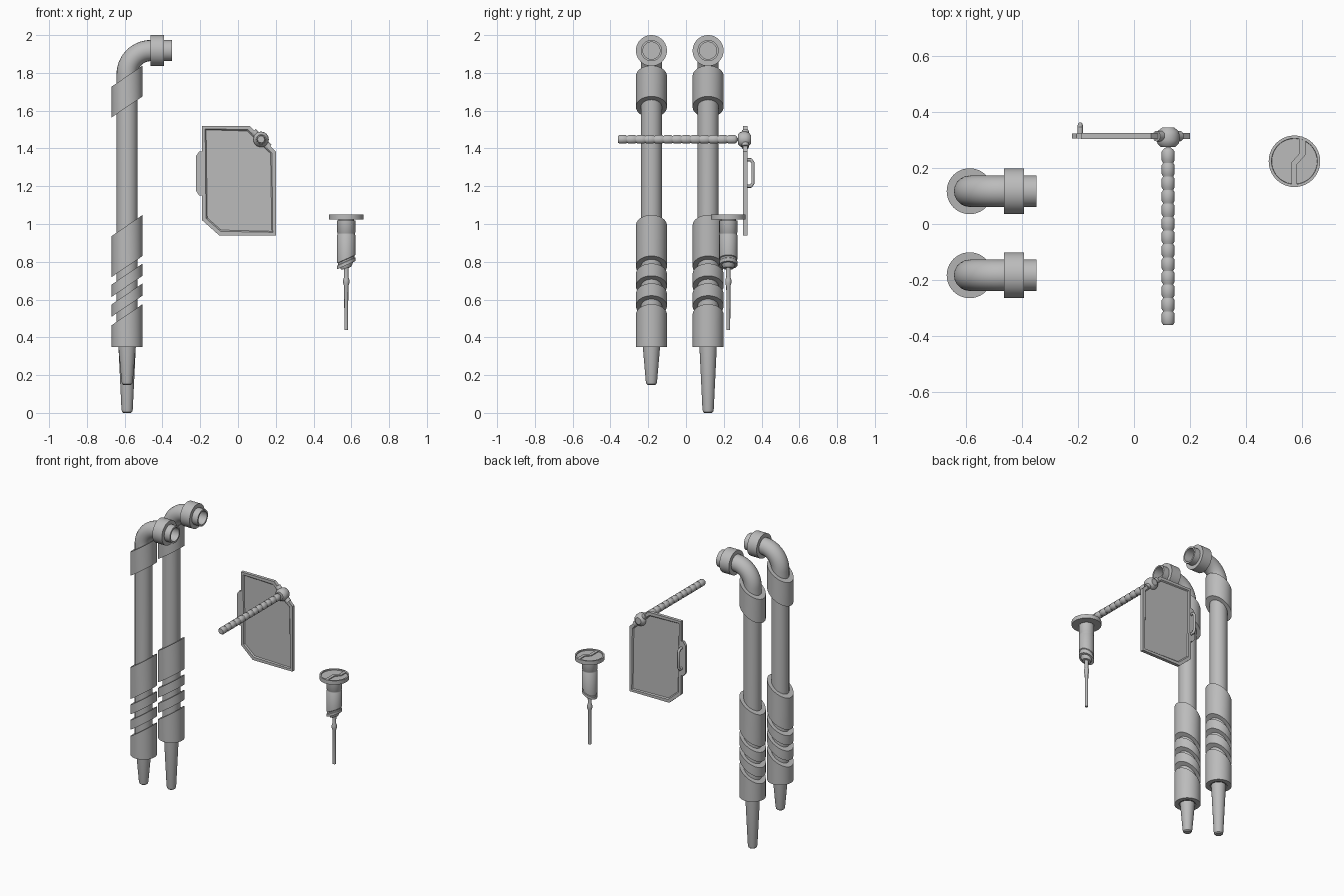
import bpy, bmesh, math
from mathutils import Vector, Matrix

if "Cube" in bpy.data.objects:
    bpy.data.objects.remove(bpy.data.objects["Cube"], do_unlink=True)

GREY = (0.5, 0.5, 0.5, 1)
metal = bpy.data.materials.new("grey_metal")
metal.use_nodes = True
metal.diffuse_color = GREY
metal.node_tree.nodes["Principled BSDF"].inputs["Base Color"].default_value = GREY


def finish(obj, smooth=True):
    obj.data.materials.append(metal)
    bpy.ops.object.select_all(action='DESELECT')
    obj.select_set(True)
    bpy.context.view_layer.objects.active = obj
    if obj.type == 'CURVE':
        bpy.ops.object.convert(target='MESH')
    if smooth:
        bpy.ops.object.shade_smooth_by_angle(angle=math.radians(35))
    return obj


def from_bmesh(name, bm, smooth=True):
    bmesh.ops.recalc_face_normals(bm, faces=bm.faces)
    mesh = bpy.data.meshes.new(name)
    bm.to_mesh(mesh)
    bm.free()
    obj = bpy.data.objects.new(name, mesh)
    bpy.context.collection.objects.link(obj)
    return finish(obj, smooth)


def lathe(name, profile, loc, axis='Z', closed=False, sides=40):
    """Revolve (radius, height[, slant]) points; slant tilts that ring towards +x."""
    bm = bmesh.new()
    rings = []
    for r, h, *s in profile:
        slant = s[0] if s else 0
        rings.append([bm.verts.new((r * math.cos(a), r * math.sin(a), h + slant * r * math.cos(a)))
                      for a in (i * math.tau / sides for i in range(sides))])
    pairs = list(zip(rings, rings[1:]))
    if closed:
        pairs.append((rings[-1], rings[0]))
    for low, high in pairs:
        for i in range(sides):
            j = (i + 1) % sides
            bm.faces.new((low[i], low[j], high[j], high[i]))
    bmesh.ops.remove_doubles(bm, verts=bm.verts, dist=1e-5)
    turn = {'Z': Matrix(), 'X': Matrix.Rotation(math.pi / 2, 4, 'Y'),
            'Y': Matrix.Rotation(-math.pi / 2, 4, 'X')}[axis]
    bm.transform(Matrix.Translation(loc) @ turn)
    return from_bmesh(name, bm)


def rod(name, points, radius, res=8):
    curve = bpy.data.curves.new(name, 'CURVE')
    curve.dimensions = '3D'
    curve.bevel_depth, curve.bevel_resolution = radius, res
    curve.use_fill_caps = True
    spline = curve.splines.new('POLY')
    spline.points.add(len(points) - 1)
    for p, co in zip(spline.points, points):
        p.co = (*co, 1)
    obj = bpy.data.objects.new(name, curve)
    bpy.context.collection.objects.link(obj)
    return finish(obj)


def slab(name, outline, place, depth, inset=0, recess=0):
    """Extrude a 2D outline; optionally sink a bordered panel into both sides."""
    bm = bmesh.new()
    face = bm.faces.new([bm.verts.new(place(*p)) for p in outline])
    out = bmesh.ops.extrude_face_region(bm, geom=[face])
    bmesh.ops.translate(bm, vec=depth, verts=[v for v in out["geom"] if isinstance(v, bmesh.types.BMVert)])
    bmesh.ops.recalc_face_normals(bm, faces=bm.faces)
    if inset:
        axis = Vector(depth).normalized()
        for f in [f for f in bm.faces if abs(f.normal.dot(axis)) > 0.9]:
            bmesh.ops.inset_region(bm, faces=[f], thickness=inset * 0.75)
            bmesh.ops.inset_region(bm, faces=[f], thickness=inset * 0.25, depth=-recess)
    return from_bmesh(name, bm, False)


# Two bent pipes with slanted sleeves, hollow couplings and tapered tips
PX, TUBE, SLEEVE, TILT, BEND, TOP = -0.587, 0.056, 0.082, 0.68, 0.125, 1.918
sleeves = {"upper_sleeve": (1.62, 1.783, TILT), "middle_sleeve": (0.775, 0.992, TILT),
           "upper_ring": (0.67, 0.735, TILT), "lower_ring": (0.565, 0.63, TILT),
           "bottom_sleeve": (0.35, 0.52, 0)}
for side, py, tip in (("front", -0.183, 0.148), ("back", 0.117, 0.0)):
    arc = [(PX + BEND - BEND * math.cos(a), py, TOP - BEND + BEND * math.sin(a))
           for a in (i * math.pi / 32 for i in range(17))]
    rod(side + "_pipe", [(PX, py, 0.36)] + arc + [(-0.43, py, TOP)], TUBE)
    for part, (z0, z1, low_tilt) in sleeves.items():
        lathe(f"{side}_{part}", [(TUBE - 0.004, z0, low_tilt), (SLEEVE, z0, low_tilt),
                                 (SLEEVE, z1, TILT), (TUBE - 0.004, z1, TILT)], (PX, py, 0), closed=True)
    lathe(side + "_coupling", [(0.05, 0), (SLEEVE, 0), (SLEEVE, 0.072), (TUBE, 0.072), (TUBE, 0.115),
                               (0.045, 0.115), (0.045, 0.04), (0, 0.04)], (-0.464, py, TOP), 'X')
    lathe(side + "_tip", [(0, tip), (0.02, tip), (0.027, tip + 0.006), (0.03, tip + 0.02),
                          (0.046, 0.352), (0, 0.352)], (PX, py, 0))

# Framed panel with a side tab and grab handle
outline = [(-0.19, 1.52), (0.06, 1.52), (0.2, 1.385), (0.2, 0.94), (-0.1, 0.94), (-0.19, 1.02)]
slab("panel", outline, lambda x, z: (x, 0.303, z), (0, 0.022, 0), 0.03, 0.007)
tab = [(-0.185, 1.385), (-0.205, 1.385), (-0.222, 1.36), (-0.222, 1.175), (-0.205, 1.15), (-0.185, 1.15)]
slab("panel_tab", tab, lambda x, z: (x, 0.305, z), (0, 0.018, 0))
rod("panel_handle", [(-0.192, 0.315, 1.34), (-0.192, 0.343, 1.34), (-0.192, 0.354, 1.325),
                     (-0.192, 0.354, 1.215), (-0.192, 0.343, 1.2), (-0.192, 0.315, 1.2)], 0.009, 4)

# Segmented arm reaching forward from the panel corner
AX, AZ, STEP, COUNT = 0.122, 1.448, 0.0482, 13
beads = []
for i in range(COUNT):
    y = -0.36 + i * STEP
    beads += [(0.018, y), (0.023, y + 0.008), (0.023, y + STEP - 0.008), (0.018, y + STEP - 0.0005)]
lathe("segmented_arm", [(0, -0.36)] + beads + [(0, 0.28)], (AX, 0, AZ), 'Y', sides=24)
lathe("swivel_collar", [(0, 0.275), (0.026, 0.275), (0.038, 0.287), (0.041, 0.3), (0.041, 0.318),
                        (0.036, 0.333), (0.022, 0.344), (0, 0.344)], (AX, 0, AZ), 'Y', sides=32)
rod("swivel_clamp", [(AX - 0.042, 0.314, AZ + 0.042), (AX + 0.042, 0.314, AZ - 0.042)], 0.019, 4)

# Plunger: dial, body with slanted end, and thin needle
CX, CY = 0.573, 0.224
lathe("dial", [(0, 1.023), (0.092, 1.023), (0.092, 1.05), (0.082, 1.05), (0.081, 1.043), (0, 1.043)], (CX, CY, 0))
path = [(0.018, 0.083), (0.018, 0.028), (-0.011, -0.004), (-0.011, -0.083)]
ridge = path + [(x + 0.021, y - 0.006 * (abs(y) < 0.05)) for x, y in reversed(path)]
slab("dial_ridge", ridge, lambda x, y: (CX + x, CY + y, 1.04), (0, 0, 0.009))
lathe("plunger_body", [(0, 1.03), (0.04, 1.03), (0.04, 1.018), (0.048, 1.018), (0.048, 0.955), (0.046, 0.952),
                       (0.046, 0.945), (0.048, 0.942), (0.048, 0.815, 0.45), (0.044, 0.812, 0.45),
                       (0.044, 0.803, 0.45), (0.048, 0.8, 0.45), (0.048, 0.782, 0.45), (0, 0.782, 0.45)], (CX, CY, 0))
lathe("plunger_nose", [(0, 0.82), (0.036, 0.82), (0.036, 0.785, 0.3), (0.026, 0.765, 0.3), (0, 0.765)], (CX, CY, 0))
lathe("needle", [(0, 0.78), (0.014, 0.78), (0.011, 0.72), (0.016, 0.705), (0.016, 0.685), (0.011, 0.67),
                 (0.01, 0.44), (0, 0.44)], (CX, CY, 0), sides=20)
